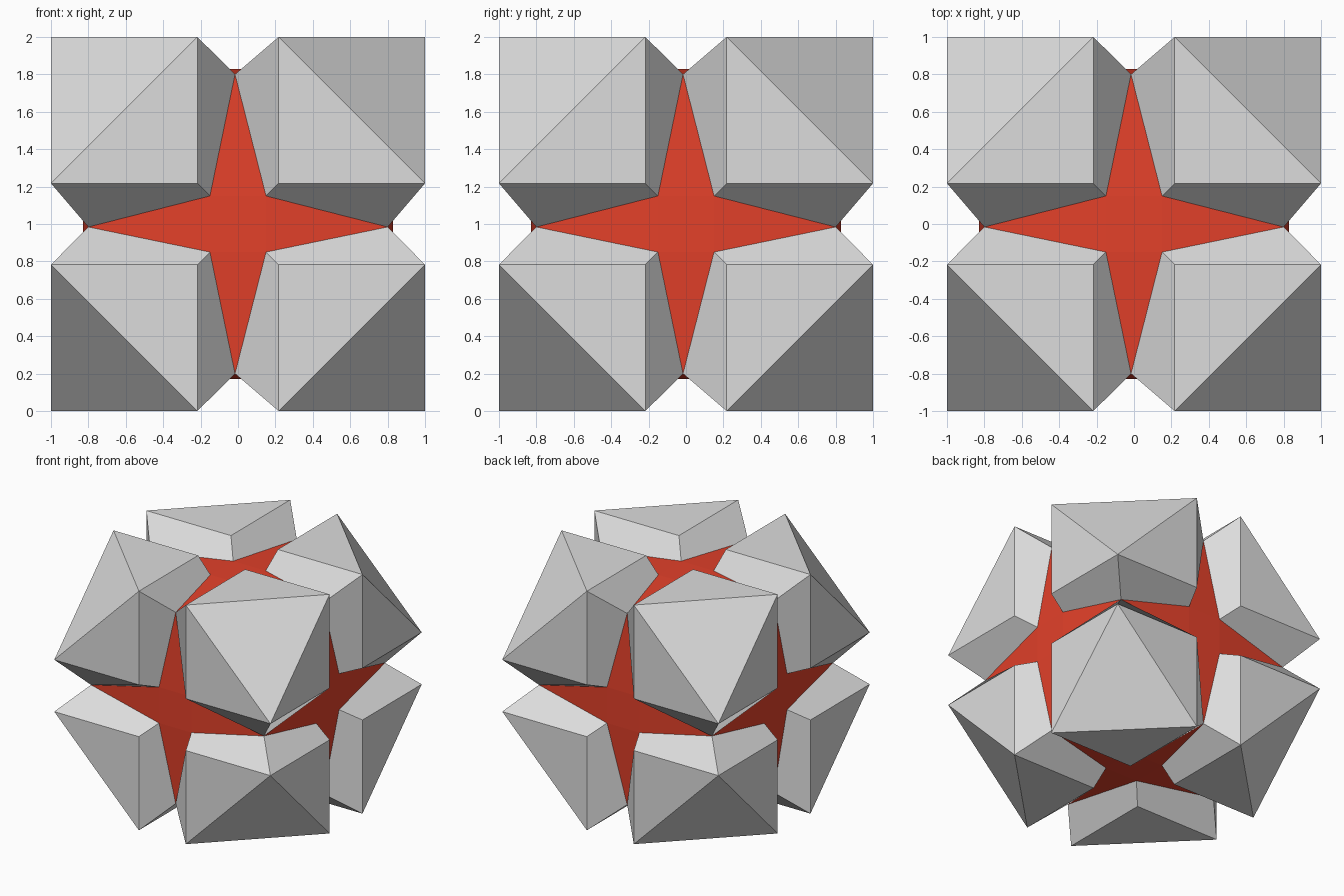
import bpy, bmesh
from mathutils import Vector
from itertools import product

if "Cube" in bpy.data.objects:
    bpy.data.objects.remove(bpy.data.objects["Cube"])

A = 0.217      # inner limit of the outer block corners
CORE = 0.83    # height of the core faces
INNER = 0.15   # half width of the star centre
TIP = 0.80     # distance of the star tips
SHIFT = -0.016 # small offset of the star tips
UP = Vector((0, 0, 1))


def material(name, colour):
    m = bpy.data.materials.new(name)
    m.diffuse_color = (*colour, 1)
    m.use_nodes = True
    m.node_tree.nodes["Principled BSDF"].inputs["Base Color"].default_value = m.diffuse_color
    return m


def build(name, faces, centre, mat):
    """Make a flat faceted shell whose faces point away from centre."""
    bm = bmesh.new()
    for pts in faces:
        f = bm.faces.new([bm.verts.new(p + UP) for p in pts])
        f.normal_update()
        if f.normal.dot(f.calc_center_median() - centre - UP) < 0:
            f.normal_flip()
    bmesh.ops.remove_doubles(bm, verts=bm.verts[:], dist=1e-4)
    me = bpy.data.meshes.new(name)
    bm.to_mesh(me)
    bm.free()
    me.materials.append(mat)
    ob = bpy.data.objects.new(name, me)
    bpy.context.collection.objects.link(ob)


def point(s, axis, along, others):
    v = Vector(s) * others
    v[axis] = s[axis] * along
    return v


def tip(s, axis):
    v = Vector(s) * TIP
    v[axis] = SHIFT
    return v


grey = material("light grey", (0.72, 0.72, 0.72))
red = material("red", (0.77, 0.052, 0.023))

# Eight faceted corner blocks
for s in product((-1, 1), repeat=3):
    outer = [point(s, i, A, 1) for i in range(3)]
    mid = [point(s, i, 1, A) for i in range(3)]
    root = [point(s, i, CORE, INNER) for i in range(3)]
    faces = [outer]
    for i in range(3):
        j, k = (i + 1) % 3, (i + 2) % 3
        faces.append([mid[i], outer[j], outer[k]])
        for n in (j, k):
            faces.append([mid[i], outer[n], tip(s, n), root[i]])
    build("corner_block", faces, Vector(s) * 0.6, grey)

# Red core: a four-pointed star on each of six sides
stars = []
for i, side in product(range(3), (-1, 1)):
    j, k = (i + 1) % 3, (i + 2) % 3
    ring = []
    for sj, sk in ((1, 1), (-1, 1), (-1, -1), (1, -1)):
        s = [0, 0, 0]
        s[i], s[j], s[k] = side, sj, sk
        ring.append(s)
    roots = [point(s, i, CORE, INNER) for s in ring]
    stars.append(roots)
    for n in range(4):
        edge_axis = j if n % 2 == 0 else k
        stars.append([roots[n], roots[(n + 1) % 4], tip(ring[n], edge_axis)])
build("star_core", stars, Vector((0, 0, 0)), red)
